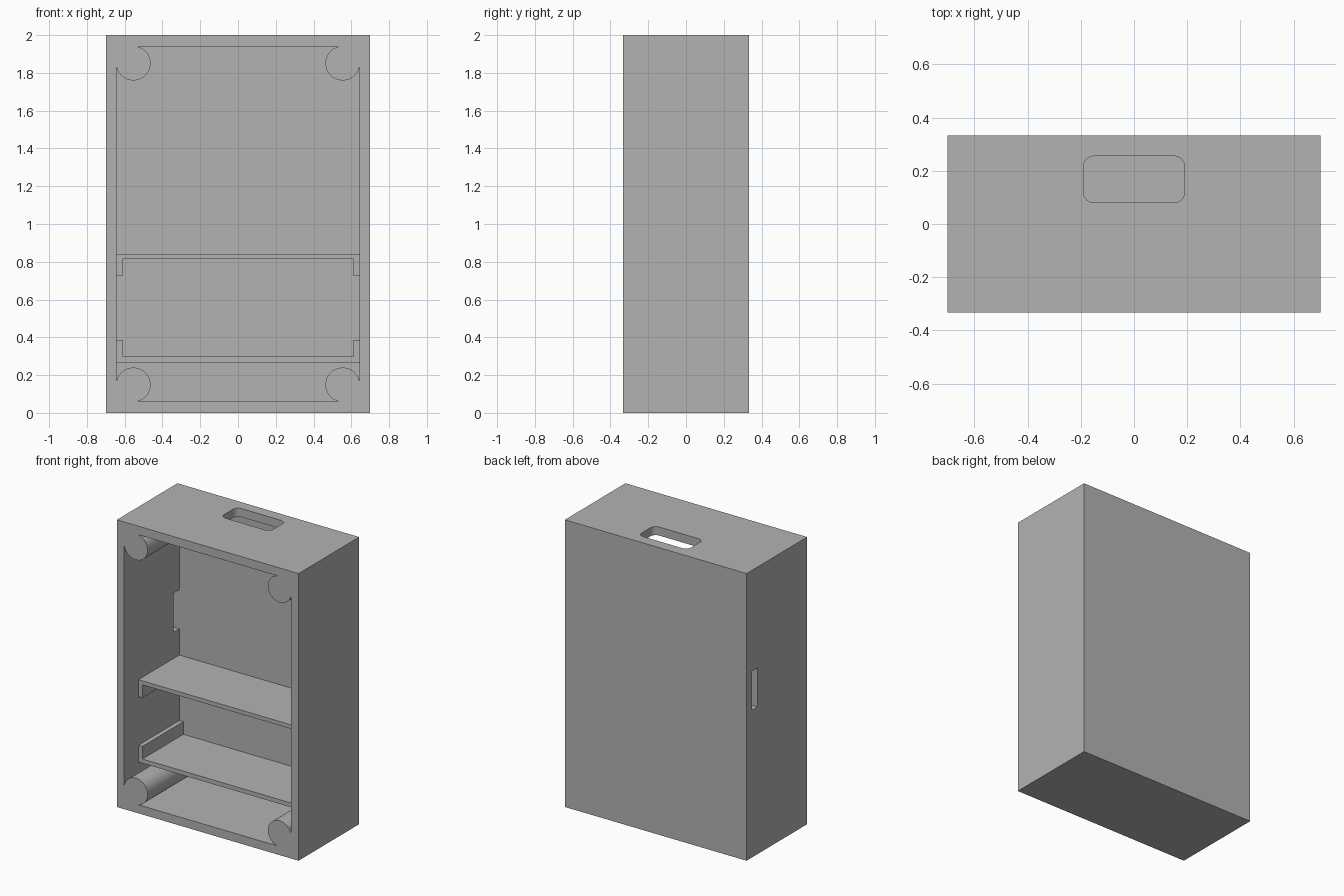
import bpy, bmesh, math
from mathutils import Vector

if "Cube" in bpy.data.objects:
    bpy.data.objects.remove(bpy.data.objects["Cube"], do_unlink=True)

# Single plain material
grey = bpy.data.materials.new("plain_grey")
grey.use_nodes = True
GREY = (0.45, 0.45, 0.45, 1)
grey.diffuse_color = GREY
grey.node_tree.nodes["Principled BSDF"].inputs["Base Color"].default_value = GREY

W, D, H = 0.70, 0.333, 2.0        # half width, half depth, height
IN_X, WALL, BACK = 0.643, 0.06, 0.273


def prism(name, outline, start, end, axis):
    """Extrude a 2D outline along y (outline in x, z) or z (outline in x, y)."""
    place = {"Y": lambda a, b: (a, start, b), "Z": lambda a, b: (a, b, start)}[axis]
    step = Vector((0, end - start, 0) if axis == "Y" else (0, 0, end - start))
    bm = bmesh.new()
    face = bm.faces.new([bm.verts.new(place(a, b)) for a, b in outline])
    grown = bmesh.ops.extrude_face_region(bm, geom=[face], use_keep_orig=True)["geom"]
    bmesh.ops.translate(bm, vec=step, verts=[v for v in grown if isinstance(v, bmesh.types.BMVert)])
    bmesh.ops.recalc_face_normals(bm, faces=bm.faces[:])
    mesh = bpy.data.meshes.new(name)
    bm.to_mesh(mesh)
    bm.free()
    mesh.materials.append(grey)
    obj = bpy.data.objects.new(name, mesh)
    bpy.context.collection.objects.link(obj)
    return obj


def rect(x0, x1, b0, b1):
    return [(x0, b0), (x1, b0), (x1, b1), (x0, b1)]


def arc(cx, cy, r, a0, a1, n):
    angles = [math.radians(a0 + (a1 - a0) * i / n) for i in range(n + 1)]
    return [(cx + r * math.cos(a), cy + r * math.sin(a)) for a in angles]


def activate(obj):
    bpy.ops.object.select_all(action="DESELECT")
    obj.select_set(True)
    bpy.context.view_layer.objects.active = obj


def cut(obj, cutter):
    cutter.hide_render = True
    mod = obj.modifiers.new("cut", "BOOLEAN")
    mod.operation, mod.solver, mod.object = "DIFFERENCE", "EXACT", cutter
    activate(obj)
    bpy.ops.object.modifier_apply(modifier=mod.name)
    bpy.data.objects.remove(cutter, do_unlink=True)


# Case
case = prism("case", rect(-W, W, 0, H), -D, D, "Y")

# Open front cavity, leaving a round post in each corner
corner = arc(0.554, 0.851, 0.091, -11, -259, 32)
outline = []
for sx, sz in ((1, 1), (-1, 1), (-1, -1), (1, -1)):
    pts = [(sx * x, H / 2 + sz * z) for x, z in corner]
    outline += pts if sx * sz > 0 else pts[::-1]
cut(case, prism("cavity_cutter", outline, -D - 0.1, BACK, "Y"))

# Handle opening in the top, with rounded corners
R = 0.04
handle = []
for cx, cy, a in ((0.19 - R, 0.255 - R, 0), (R - 0.19, 0.255 - R, 90),
                  (R - 0.19, 0.08 + R, 180), (0.19 - R, 0.08 + R, 270)):
    handle += arc(cx, cy, R, a, a + 90, 8)
cut(case, prism("handle_cutter", handle, H - 0.1, H + 0.1, "Z"))

# Slot through one side wall, beside the back panel
cut(case, prism("slot_cutter", rect(-W - 0.1, -0.6, 1.025, 1.297), 0.211, BACK, "Y"))
activate(case)
bpy.ops.object.shade_smooth_by_angle(angle=math.radians(30))


# Shelves: flat trays with a lip at each end
def shelf(name, z_outer, z_inner, z_lip):
    e, lip = IN_X + 0.002, 0.612
    prism(name, [(-e, z_outer), (e, z_outer), (e, z_lip), (lip, z_lip), (lip, z_inner),
                 (-lip, z_inner), (-lip, z_lip), (-e, z_lip)], -0.177, BACK + 0.002, "Y")


shelf("upper_shelf", 0.842, 0.814, 0.724)
shelf("lower_shelf", 0.268, 0.298, 0.386)
